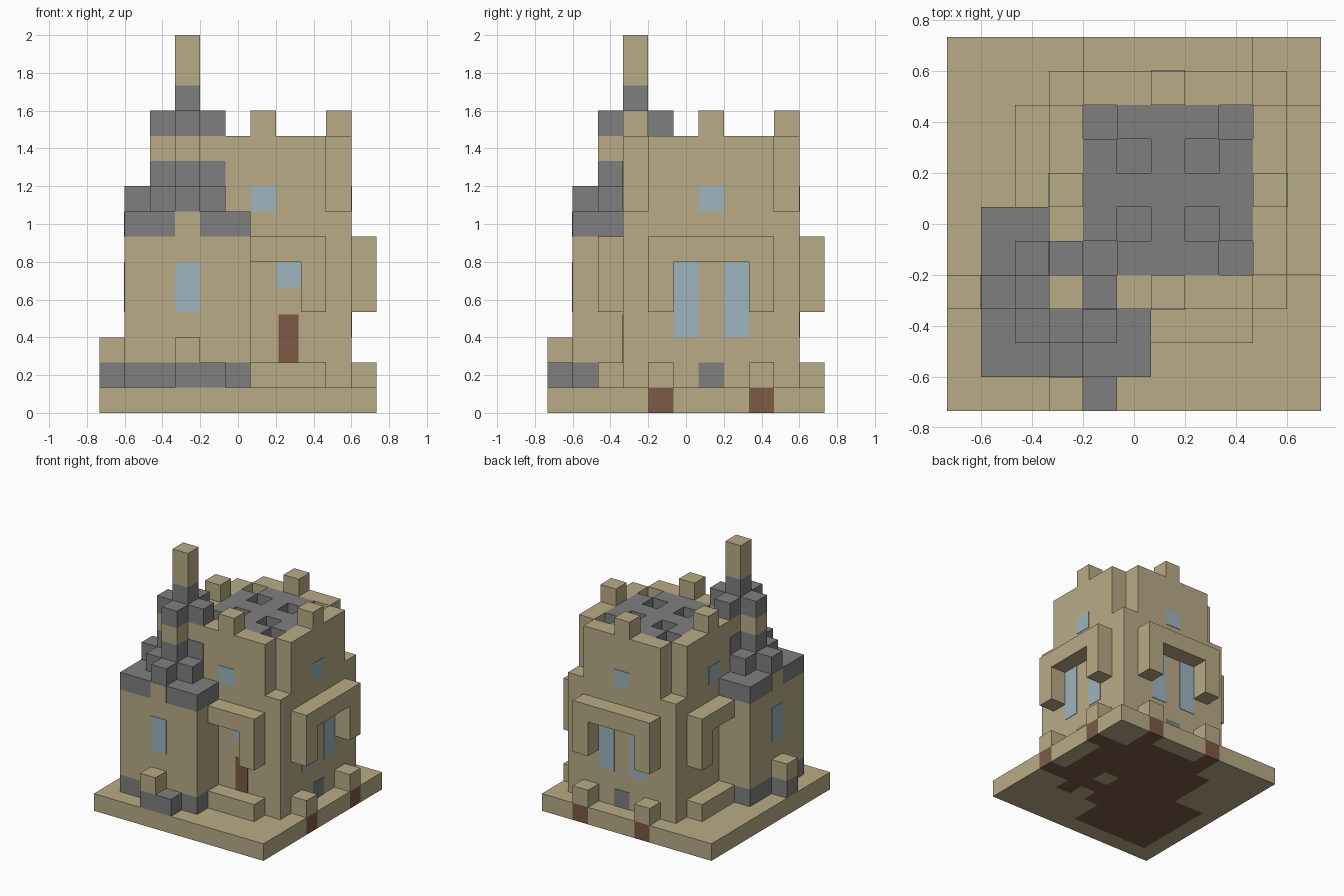
import bpy
import bmesh
from mathutils import Vector

cube = bpy.data.objects.get("Cube")
if cube:
    bpy.data.objects.remove(cube)

UNIT = 2 / 15      # edge of one building block
THIN = 0.03        # thickness of painted plates, in blocks


def material(name, rgb):
    mat = bpy.data.materials.new(name)
    mat.use_nodes = True
    mat.diffuse_color = (*rgb, 1)
    mat.node_tree.nodes["Principled BSDF"].inputs["Base Color"].default_value = (*rgb, 1)
    return mat


SAND = material("sandstone", (0.485, 0.407, 0.235))
GREY = material("grey_stone", (0.212, 0.212, 0.212))
BLUE = material("window_blue", (0.337, 0.462, 0.515))
BROWN = material("wood_brown", (0.202, 0.102, 0.061))


def place(corner):
    """Block coordinates to world coordinates."""
    return Vector((corner[0] - 5.5, corner[1] - 5.5, corner[2])) * UNIT


def add_box(bm, lo, hi):
    a, b = place(lo), place(hi)
    verts = bmesh.ops.create_cube(bm, size=1)["verts"]
    for v in verts:
        v.co = Vector([(a[i] + b[i]) / 2 + v.co[i] * (b[i] - a[i]) for i in range(3)])


def finish(name, bm, *mats):
    mesh = bpy.data.meshes.new(name)
    bm.to_mesh(mesh)
    bm.free()
    for mat in mats:
        mesh.materials.append(mat)
    obj = bpy.data.objects.new(name, mesh)
    bpy.context.collection.objects.link(obj)
    return obj


def blocks(name, mat, *boxes):
    bm = bmesh.new()
    for lo, hi in boxes:
        add_box(bm, lo, hi)
    return finish(name, bm, mat)


def pair(name, mat, *boxes):
    """The part and its twin mirrored across the plan diagonal."""
    swap = lambda p: (p[1], p[0], p[2])
    blocks(name, mat, *boxes)
    blocks(name + "_twin", mat, *[(swap(lo), swap(hi)) for lo, hi in boxes])


def cell(x, y, z, height=1):
    return (x, y, z), (x + 1, y + 1, z + height)


# Base slab, with wooden foundation showing underneath and at the rim
bm = bmesh.new()
add_box(bm, (0, 0, 0), (11, 11, 1))
bmesh.ops.subdivide_edges(bm, edges=bm.edges[:], cuts=10, use_grid_fill=True)
bm.normal_update()
for f in bm.faces:
    c = f.calc_center_median() / UNIT
    x, y = int(c.x + 5.5), int(c.y + 5.5)
    rim = (x >= 10 and y in (4, 8)) or (y >= 10 and x in (4, 8))
    keep = 3 <= x <= 9 and 3 <= y <= 9 and (x, y) not in ((9, 9), (9, 3), (3, 9))
    turret = 1 <= x <= 5 and 1 <= y <= 5
    gap = x == 7 and y in (3, 5)
    if f.normal.z < -0.5:
        f.material_index = int((rim or keep or turret) and not gap)
    elif f.normal.z < 0.5:
        f.material_index = int(rim and (f.normal.x > 0.5 or f.normal.y > 0.5))
finish("base_slab", bm, SAND, BROWN)

# Keep: full lower storey, upper storey with notched corners
blocks("keep_lower", SAND, ((3, 3, 1), (10, 10, 8)))
blocks("keep_upper", SAND, ((4, 3, 8), (9, 10, 9)), ((3, 4, 8), (10, 9, 9)))
pair("keep_parapet", SAND, ((4, 3, 9), (9, 4, 11)), ((4, 9, 9), (9, 10, 11)))
pair("merlons", SAND, cell(6, 3, 11), cell(6, 9, 11))

# Roof with square pits
blocks("roof_floor", GREY, ((4, 4, 9), (9, 9, 10)))
blocks("roof_grid", GREY, *[cell(x, y, 10) for x in range(4, 9) for y in range(4, 9)
                            if not any(x in p and y in p for p in ((4, 8), (5, 7)))])

# Corner turret with grey footing and cornice
blocks("turret_footing", GREY, ((1, 1, 1), (6, 6, 2)))
blocks("turret_body", SAND, ((1, 1, 2), (6, 6, 7)))
blocks("turret_cornice", GREY, ((1, 1, 7), (6, 6, 8)))
pair("cornice_panel", SAND, ((3, 1 - THIN, 7), (4, 1, 8)))
pair("turret_window", BLUE, ((3, 1 - THIN, 4), (4, 1, 6)))

# Stepped pinnacles around the spire
blocks("pinnacle_corner", GREY, cell(2, 2, 8))
pair("pinnacle_steps", GREY, cell(3, 1, 8), cell(4, 2, 8))
pair("pinnacle_shaft", GREY, cell(3, 2, 8, 2))
pair("pinnacle_neck", SAND, cell(3, 2, 10))
pair("pinnacle_cap", GREY, cell(3, 2, 11), cell(4, 3, 11))
pair("wall_band", GREY, ((4, 3 - THIN, 8), (5, 3, 10)))

# Spire
blocks("spire_shaft", SAND, cell(3, 3, 8, 4))
blocks("spire_collar", GREY, cell(3, 3, 12))
blocks("spire_top", SAND, cell(3, 3, 13, 2))

# Projecting hoods: half hoods beside the turret, full hoods on the other walls
pair("half_hood", SAND, ((6, 2, 6), (9, 3, 7)), cell(8, 2, 4, 2))
pair("full_hood", SAND, ((10, 4, 6), (11, 9, 7)), cell(10, 4, 4, 2), cell(10, 8, 4, 2))

# Ground blocks: step by the door, posts, turret buttress
pair("door_step", SAND, ((6, 2, 1), (9, 3, 2)))
pair("posts", SAND, cell(10, 4, 1), cell(10, 8, 1))
pair("buttress_foot", GREY, cell(3, 0, 1))
pair("buttress_top", SAND, cell(3, 0, 2))
blocks("buttress_side", GREY, cell(4, 0, 1))

# Windows, door and wall vents as thin plates
pair("half_hood_window", BLUE, ((7, 3 - THIN, 5), (8, 3, 6)))
pair("upper_window", BLUE, ((6, 3 - THIN, 8), (7, 3, 9)))
pair("far_upper_window", BLUE, ((10, 6, 8), (10 + THIN, 7, 9)))
pair("tall_windows", BLUE, *[((10, y, 3), (10 + THIN, y + 1, 6)) for y in (5, 7)])
pair("wall_vent", GREY, ((10, 6, 1), (10 + THIN, 7, 2)))
blocks("door", BROWN, ((7.1, 3 - THIN, 2), (7.9, 3, 3.9)))
